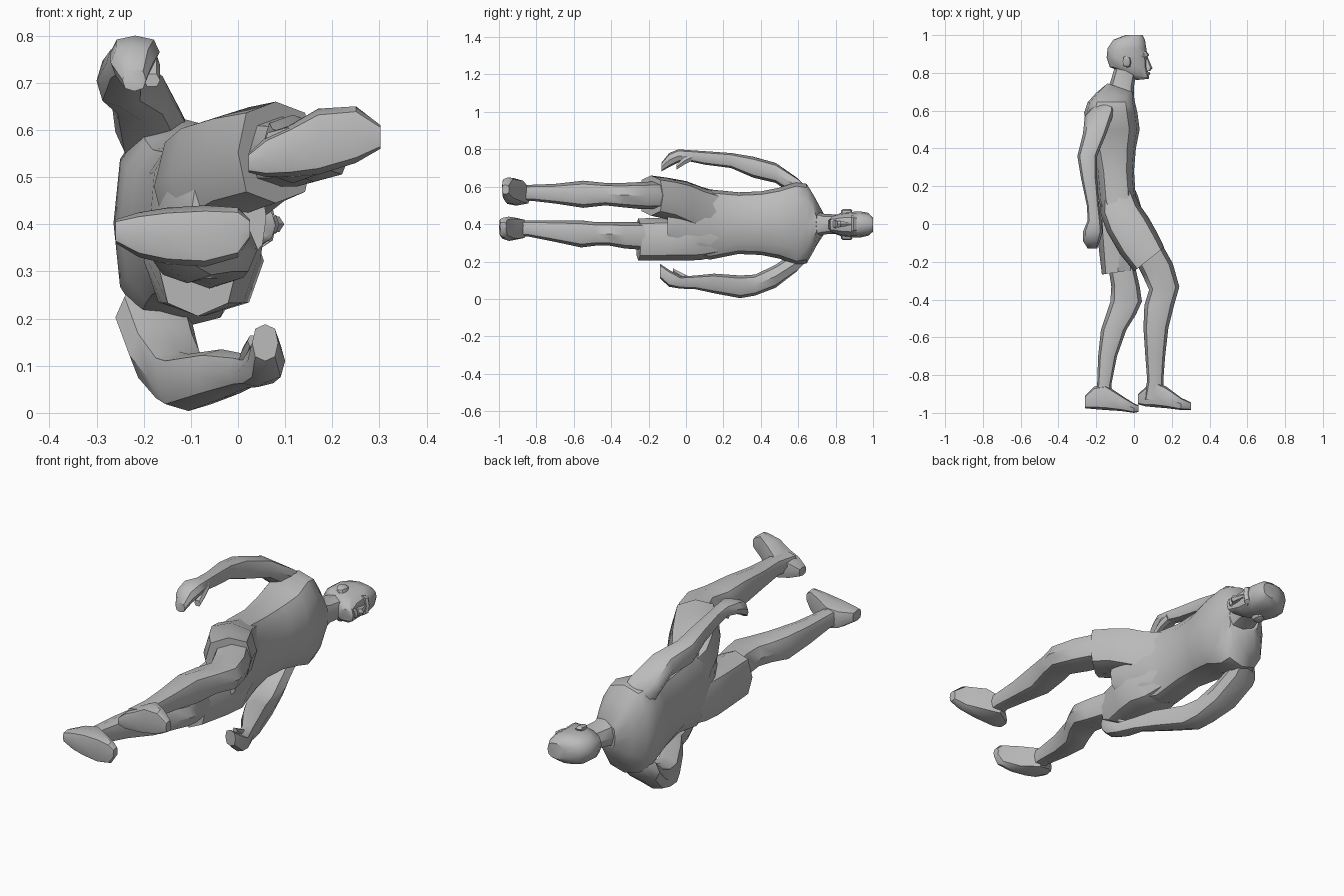
import bpy, bmesh, math

cube = bpy.data.objects.get("Cube")
if cube:
    bpy.data.objects.remove(cube, do_unlink=True)

grey = bpy.data.materials.new("plain grey")
grey.use_nodes = True
COL = (0.5, 0.5, 0.5, 1)
grey.diffuse_color = COL
grey.node_tree.nodes["Principled BSDF"].inputs["Base Color"].default_value = COL


def loft(name, rows, sides=8, axis="y", power=0.8, angle=40):
    """Skin rings given as (position, a0, a1, b0, b1[, slope]).
    Along y, a is x and b is z; along x, a is y and b is z; along z, a is x and b is y."""
    bm = bmesh.new()
    rings = []
    for pos, a0, a1, b0, b1, *slope in rows:
        ring = []
        for i in range(sides):
            t = 2 * math.pi * i / sides
            c, s = math.cos(t), math.sin(t)
            c = math.copysign(abs(c) ** power, c) if abs(c) > 1e-6 else 0
            s = math.copysign(abs(s) ** power, s) if abs(s) > 1e-6 else 0
            da = c * (a1 - a0) / 2
            a, b = (a0 + a1) / 2 + da, (b0 + b1) / 2 + s * (b1 - b0) / 2
            p = pos + (slope[0] * da if slope else 0)
            co = {"y": (a, p, b), "x": (p, a, b), "z": (a, b, p)}[axis]
            ring.append(bm.verts.new(co))
        rings.append(ring)
    for r0, r1 in zip(rings, rings[1:]):
        for i in range(sides):
            j = (i + 1) % sides
            bm.faces.new((r0[i], r0[j], r1[j], r1[i]))
    bm.faces.new(rings[0])
    bm.faces.new(rings[-1])
    bmesh.ops.recalc_face_normals(bm, faces=bm.faces)
    me = bpy.data.meshes.new(name)
    bm.to_mesh(me)
    bm.free()
    ob = bpy.data.objects.new(name, me)
    bpy.context.collection.objects.link(ob)
    me.materials.append(grey)
    bpy.ops.object.select_all(action="DESELECT")
    ob.select_set(True)
    bpy.context.view_layer.objects.active = ob
    bpy.ops.object.shade_smooth_by_angle(angle=math.radians(angle))
    return ob


# Trunk, from hips to the base of the neck
loft("torso", [
    (-0.10, -0.10, 0.06, 0.32, 0.51),
    (0.00, -0.155, 0.055, 0.23, 0.60),
    (0.13, -0.187, 0.01, 0.21, 0.585),
    (0.28, -0.20, 0.00, 0.24, 0.57),
    (0.40, -0.228, 0.01, 0.235, 0.575),
    (0.50, -0.25, 0.03, 0.215, 0.595),
    (0.59, -0.264, 0.018, 0.18, 0.625),
    (0.645, -0.245, 0.005, 0.19, 0.615),
    (0.685, -0.20, 0.00, 0.26, 0.55, -0.1),
    (0.72, -0.14, 0.00, 0.335, 0.465, -0.35),
], sides=12, power=0.72)
loft("neck", [
    (0.66, -0.16, 0.00, 0.32, 0.48),
    (0.74, -0.125, 0.00, 0.345, 0.455, -0.2),
    (0.82, -0.105, 0.015, 0.35, 0.45),
])

# Head and face
loft("head", [
    (0.765, 0.01, 0.075, 0.37, 0.425, 0.1),
    (0.79, -0.07, 0.08, 0.35, 0.445, -0.25),
    (0.83, -0.128, 0.07, 0.335, 0.46),
    (0.88, -0.145, 0.068, 0.33, 0.465),
    (0.93, -0.14, 0.065, 0.328, 0.468),
    (0.975, -0.11, 0.058, 0.338, 0.46),
    (1.00, -0.045, 0.045, 0.36, 0.435),
], sides=12)
loft("nose", [
    (0.81, 0.05, 0.085, 0.38, 0.42),
    (0.825, 0.05, 0.098, 0.382, 0.418),
    (0.885, 0.05, 0.072, 0.392, 0.408),
], sides=6)
loft("brow", [(0.885, 0.03, 0.07, 0.35, 0.45), (0.895, 0.03, 0.08, 0.355, 0.445),
              (0.912, 0.03, 0.068, 0.36, 0.44)])
loft("mouth", [(0.787, 0.04, 0.08, 0.38, 0.42), (0.797, 0.04, 0.087, 0.375, 0.425),
               (0.806, 0.04, 0.08, 0.38, 0.42)])
for side, s in (("left", -1), ("right", 1)):
    loft(side + "_ear", [
        (0.397 + s * 0.05, -0.05, -0.01, 0.825, 0.88),
        (0.397 + s * 0.076, -0.06, -0.02, 0.83, 0.89),
        (0.397 + s * 0.083, -0.06, -0.035, 0.84, 0.88),
    ], axis="z")

# Shorts
loft("front_shorts_leg", [
    (0.18, -0.17, -0.01, 0.35, 0.57, 0.1),
    (0.08, -0.178, 0.03, 0.36, 0.60, 0.2),
    (0.00, -0.145, 0.075, 0.385, 0.63, 0.35),
    (-0.10, -0.075, 0.12, 0.425, 0.648, 0.6),
    (-0.187, 0.00, 0.16, 0.445, 0.66, 0.8),
], power=0.72)
loft("rear_shorts_leg", [
    (0.18, -0.18, 0.00, 0.23, 0.43),
    (0.08, -0.19, 0.025, 0.208, 0.44),
    (0.00, -0.20, 0.055, 0.205, 0.44),
    (-0.10, -0.19, 0.04, 0.205, 0.435),
    (-0.255, -0.17, 0.00, 0.205, 0.43, 0.15),
], power=0.82)

# Legs
loft("front_leg", [
    (-0.10, -0.02, 0.12, 0.48, 0.63, 0.6),
    (-0.24, 0.045, 0.205, 0.48, 0.625, 0.4),
    (-0.34, 0.08, 0.24, 0.49, 0.62, 0.1),
    (-0.43, 0.055, 0.212, 0.50, 0.62),
    (-0.55, 0.05, 0.182, 0.487, 0.632),
    (-0.70, 0.06, 0.165, 0.51, 0.615),
    (-0.83, 0.07, 0.155, 0.525, 0.61),
    (-0.93, 0.05, 0.16, 0.515, 0.605),
])
loft("rear_leg", [
    (-0.20, -0.14, 0.00, 0.26, 0.41),
    (-0.33, -0.12, 0.03, 0.27, 0.41),
    (-0.41, -0.125, 0.042, 0.285, 0.41),
    (-0.48, -0.148, 0.01, 0.285, 0.41),
    (-0.56, -0.175, -0.04, 0.275, 0.42),
    (-0.70, -0.19, -0.09, 0.305, 0.42),
    (-0.85, -0.195, -0.12, 0.335, 0.42),
    (-0.94, -0.22, -0.12, 0.33, 0.42),
])

# Feet, heel to toe
loft("front_foot", [
    (0.022, -0.955, -0.90, 0.51, 0.55),
    (0.06, -0.965, -0.865, 0.50, 0.585),
    (0.11, -0.97, -0.83, 0.50, 0.61),
    (0.17, -0.975, -0.86, 0.505, 0.645),
    (0.25, -0.985, -0.92, 0.53, 0.65),
    (0.302, -0.985, -0.945, 0.56, 0.61),
], axis="x", power=0.6)
loft("rear_foot", [
    (-0.26, -0.975, -0.91, 0.36, 0.41),
    (-0.21, -0.98, -0.86, 0.33, 0.425),
    (-0.15, -0.985, -0.85, 0.315, 0.435),
    (-0.07, -0.99, -0.905, 0.31, 0.44),
    (0.00, -1.00, -0.95, 0.33, 0.435),
    (0.025, -0.995, -0.96, 0.37, 0.41),
], axis="x", power=0.6)

# Arms and curled hands
loft("upper_side_arm", [
    (0.645, -0.215, -0.10, 0.50, 0.59, 0.4),
    (0.59, -0.26, -0.10, 0.54, 0.65, 0.2),
    (0.48, -0.27, -0.145, 0.62, 0.727),
    (0.36, -0.30, -0.195, 0.648, 0.76),
    (0.24, -0.28, -0.195, 0.70, 0.78),
    (0.10, -0.25, -0.185, 0.718, 0.79),
    (0.02, -0.245, -0.175, 0.735, 0.795),
    (-0.04, -0.27, -0.166, 0.73, 0.80),
    (-0.09, -0.27, -0.18, 0.705, 0.78),
    (-0.13, -0.245, -0.195, 0.682, 0.73),
])
loft("upper_side_thumb", [
    (0.03, -0.215, -0.172, 0.735, 0.78), (-0.01, -0.205, -0.165, 0.715, 0.76),
    (-0.05, -0.20, -0.165, 0.69, 0.72)], sides=6)
loft("lower_side_arm", [
    (0.645, -0.215, -0.10, 0.21, 0.30, 0.4),
    (0.59, -0.26, -0.10, 0.145, 0.26, 0.2),
    (0.48, -0.23, -0.08, 0.06, 0.183),
    (0.37, -0.19, -0.06, 0.018, 0.13),
    (0.29, -0.17, -0.04, 0.004, 0.125),
    (0.15, -0.09, 0.02, 0.03, 0.135),
    (0.05, -0.02, 0.05, 0.052, 0.125),
    (-0.03, 0.00, 0.085, 0.055, 0.12),
    (-0.09, 0.02, 0.10, 0.065, 0.155),
    (-0.14, 0.03, 0.085, 0.11, 0.188),
])
loft("lower_side_thumb", [
    (0.02, 0.00, 0.035, 0.08, 0.12), (-0.03, 0.005, 0.04, 0.105, 0.145),
    (-0.07, 0.02, 0.045, 0.14, 0.165)], sides=6)
